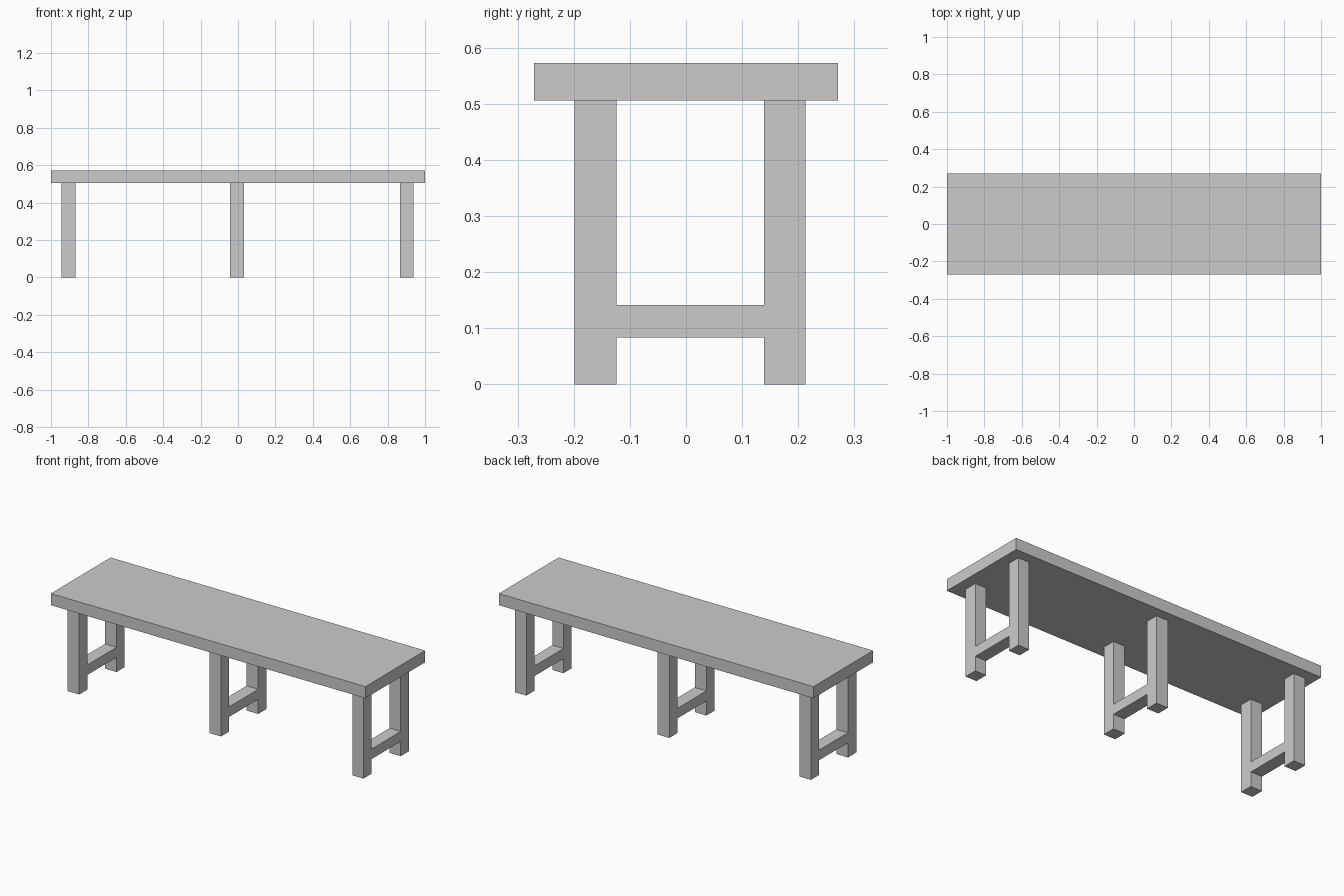
import bpy

if "Cube" in bpy.data.objects:
    bpy.data.objects.remove(bpy.data.objects["Cube"])


def box(name, x, y, z):
    """Axis-aligned box from (min, max) ranges."""
    bpy.ops.mesh.primitive_cube_add(
        size=1, location=[(a + b) / 2 for a, b in (x, y, z)])
    obj = bpy.context.object
    obj.name = name
    obj.scale = [b - a for a, b in (x, y, z)]
    bpy.ops.object.transform_apply(location=False, rotation=False, scale=True)
    return obj


# Bench top
box("seat", (-1, 1), (-0.271, 0.271), (0.506, 0.573))

# Three leg frames: two legs joined by a low stretcher
frames = {"left": (-0.943, -0.870), "middle": (-0.043, 0.031), "right": (0.866, 0.937)}
for side, x in frames.items():
    box(side + "_front_leg", x, (-0.199, -0.124), (0, 0.506))
    box(side + "_back_leg", x, (0.139, 0.213), (0, 0.506))
    box(side + "_stretcher", x, (-0.124, 0.139), (0.084, 0.142))
